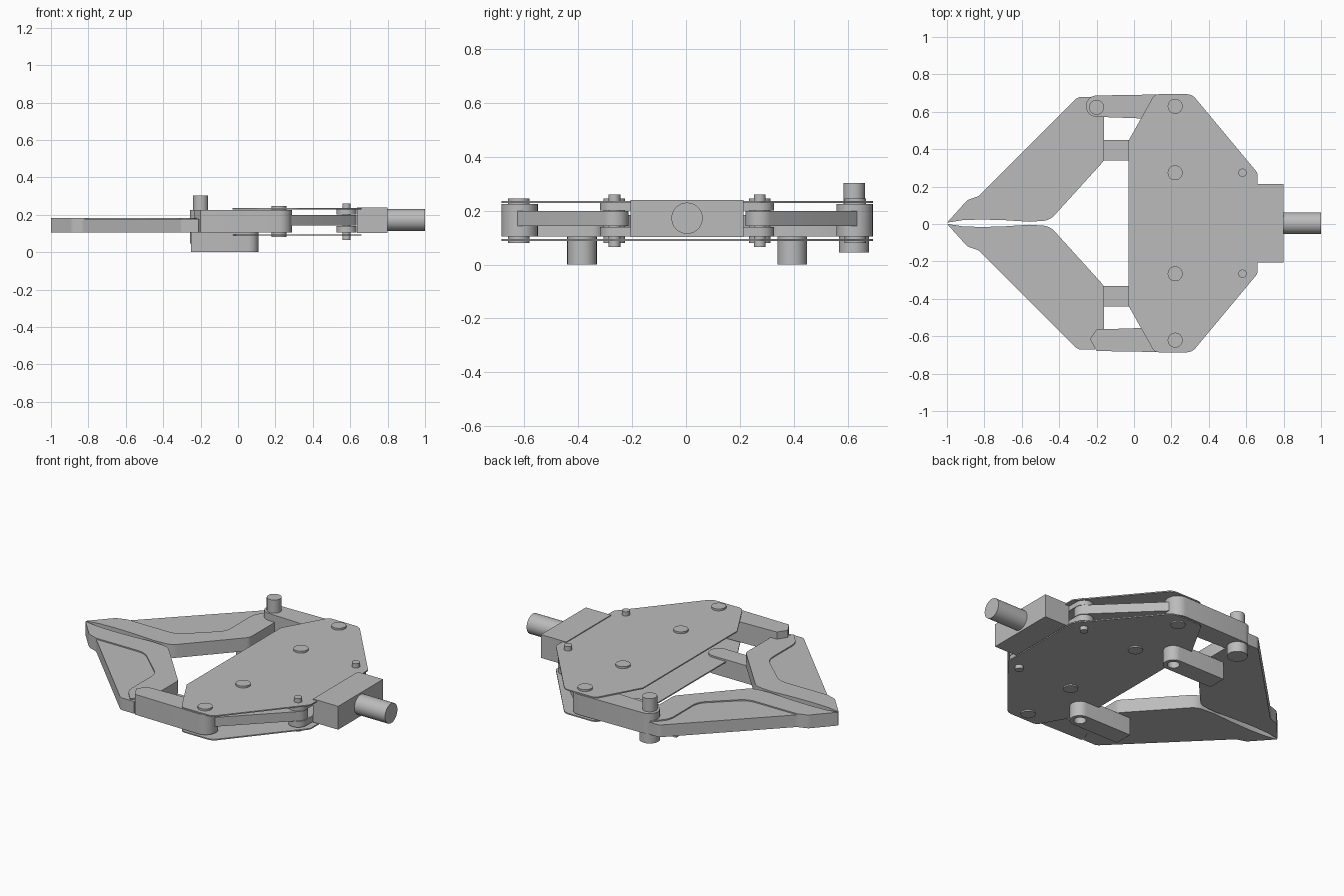
import bpy, bmesh, math
from mathutils import Vector

if "Cube" in bpy.data.objects:
    bpy.data.objects.remove(bpy.data.objects["Cube"])

CY = 0.004  # y of the mirror plane
metal = bpy.data.materials.new("grey_metal")
metal.diffuse_color = (0.5, 0.5, 0.5, 1)
metal.use_nodes = True
metal.node_tree.nodes["Principled BSDF"].inputs["Base Color"].default_value = metal.diffuse_color


def rounded(pts, seg=6):
    """Outline from (x, y) or (x, y, corner radius) points."""
    out = []
    n = len(pts)
    for i, p in enumerate(pts):
        c = Vector(p[:2])
        r = p[2] if len(p) > 2 else 0
        if r == 0:
            out.append(c)
            continue
        a = (Vector(pts[i - 1][:2]) - c).normalized()
        b = (Vector(pts[(i + 1) % n][:2]) - c).normalized()
        half = a.angle(b) / 2
        d = r / math.tan(half)
        p0, p1 = c + a * d, c + b * d
        mid = c + (a + b).normalized() * (r / math.sin(half))
        v0, v1 = p0 - mid, p1 - mid
        turn = v0.angle(v1)
        for k in range(seg + 1):
            t = k / seg
            v = (v0 * math.sin((1 - t) * turn) + v1 * math.sin(t * turn)) / math.sin(turn)
            out.append(mid + v)
    return out


def capsule(a, b, ra, rb, seg=14):
    """Outline of a bar with round ends."""
    a, b = Vector(a), Vector(b)
    ang = math.atan2(b.y - a.y, b.x - a.x)
    out = []
    for c, r, start in ((b, rb, ang - math.pi / 2), (a, ra, ang + math.pi / 2)):
        for k in range(seg + 1):
            t = start + math.pi * k / seg
            out.append(c + Vector((math.cos(t), math.sin(t))) * r)
    return out


def prism(name, outline, z0, z1, side=1):
    """Extrude an outline, given relative to the mirror plane; side=-1 mirrors it."""
    bm = bmesh.new()
    f = bm.faces.new([bm.verts.new((p[0], CY + side * p[1], z0)) for p in outline])
    ext = bmesh.ops.extrude_face_region(bm, geom=[f])
    top = [v for v in ext["geom"] if isinstance(v, bmesh.types.BMVert)]
    bmesh.ops.translate(bm, verts=top, vec=(0, 0, z1 - z0))
    bmesh.ops.recalc_face_normals(bm, faces=bm.faces)
    me = bpy.data.meshes.new(name)
    bm.to_mesh(me)
    bm.free()
    ob = bpy.data.objects.new(name, me)
    bpy.context.collection.objects.link(ob)
    me.materials.append(metal)
    return ob


def circle(x, y, r, n=32):
    return [(x + r * math.cos(2 * math.pi * k / n), y + r * math.sin(2 * math.pi * k / n))
            for k in range(n)]


# Thin top and bottom body plates
half = [(-0.03, 0.44), (0.11, 0.69, 0.04), (0.31, 0.69, 0.06), (0.66, 0.27, 0.03)]
plate = rounded(half + [(p[0], -p[1], *p[2:]) for p in reversed(half)])
prism("top_plate", plate, 0.228, 0.235)
prism("bottom_plate", plate, 0.088, 0.095)

# Sliding drive block with crossbars and shaft
prism("drive_block", [(0.635, -0.21), (0.80, -0.21), (0.80, 0.21), (0.635, 0.21)], 0.102, 0.24)
bar = capsule((0.58, -0.27), (0.58, 0.27), 0.053, 0.053)
prism("upper_crossbar", bar, 0.20, 0.229)
prism("lower_crossbar", bar, 0.104, 0.14)
shaft = prism("drive_shaft", circle(0, 0, 0.058), -0.1, 0.1)
shaft.rotation_euler = (0, math.pi / 2, 0)
shaft.location = (0.9, 0, 0.172)

# Finger outline and the slightly raised inner pad
jaw = [(-0.16, 0.335, 0.05), (-0.45, 0.015, 0.09), (-0.56, 0.008), (-0.70, 0.017),
       (-0.82, 0.02), (-0.92, 0.016), (-1.0, 0.003)]
finger = rounded([(-0.89, 0.125, 0.05), (-0.83, 0.145, 0.05), (-0.30, 0.675, 0.04),
                  (-0.21, 0.675), (-0.16, 0.57)] + jaw)
pad = rounded([(-0.89, 0.125, 0.05), (-0.83, 0.145), (-0.51, 0.145, 0.12), (-0.31, 0.33, 0.1),
               (-0.31, 0.59, 0.1), (-0.24, 0.67), (-0.16, 0.57)] + jaw)

for side, tag in ((1, "back"), (-1, "front")):
    prism(tag + "_finger", finger, 0.104, 0.176, side)
    prism(tag + "_finger_pad", pad, 0.106, 0.183, side)

    # Crank: thick arm to the finger, thinner lever to the crossbar
    if side == 1:
        arm = capsule((-0.20, 0.626), (0.22, 0.622), 0.057, 0.068)
    else:
        arm = capsule((-0.20, 0.626), (0.22, 0.622), 0.057, 0.068)[:15]
        arm += [(-0.20, 0.683), (-0.235, 0.62), (-0.20, 0.568)]
    prism(tag + "_arm", arm, 0.105, 0.225, side)
    prism(tag + "_lever", capsule((0.22, 0.622), (0.58, 0.27), 0.053, 0.053), 0.143, 0.198, side)

    # Low link with a round bored end
    link = prism(tag + "_lower_link",
                 [(-0.25, 0.335)] + capsule((-0.2, 0.39), (0.055, 0.39), 0.055, 0.055)[:15]
                 + [(-0.25, 0.445)], 0.0, 0.105, side)
    cutter = prism(tag + "_bore_cutter", circle(0.055, 0.39, 0.033), -0.05, 0.085, side)
    cutter.hide_render = True
    cutter.hide_viewport = False
    mod = link.modifiers.new("bore", "BOOLEAN")
    mod.operation = "DIFFERENCE"
    mod.object = cutter
    bpy.context.view_layer.objects.active = link
    bpy.ops.object.modifier_apply(modifier="bore")
    bpy.data.objects.remove(cutter)

    # Pivot pins
    for x, y, r, z0, z1, name in ((0.22, 0.625, 0.04, 0.08, 0.246, "outer_pin"),
                                  (0.22, 0.27, 0.04, 0.08, 0.246, "inner_pin"),
                                  (0.58, 0.27, 0.022, 0.065, 0.26, "lever_pin")):
        prism(tag + "_" + name, circle(x, y, r), z0, z1, side)

# Tall finger pin on one side only
prism("finger_pin", circle(-0.20, 0.62, 0.04), 0.16, 0.303)
prism("finger_pin_base", circle(-0.20, 0.62, 0.056), 0.045, 0.17)

# Smooth the round walls, keep edges sharp
for ob in bpy.data.objects:
    ob.select_set(True)
    bpy.context.view_layer.objects.active = ob
bpy.ops.object.shade_smooth_by_angle(angle=math.radians(30))
